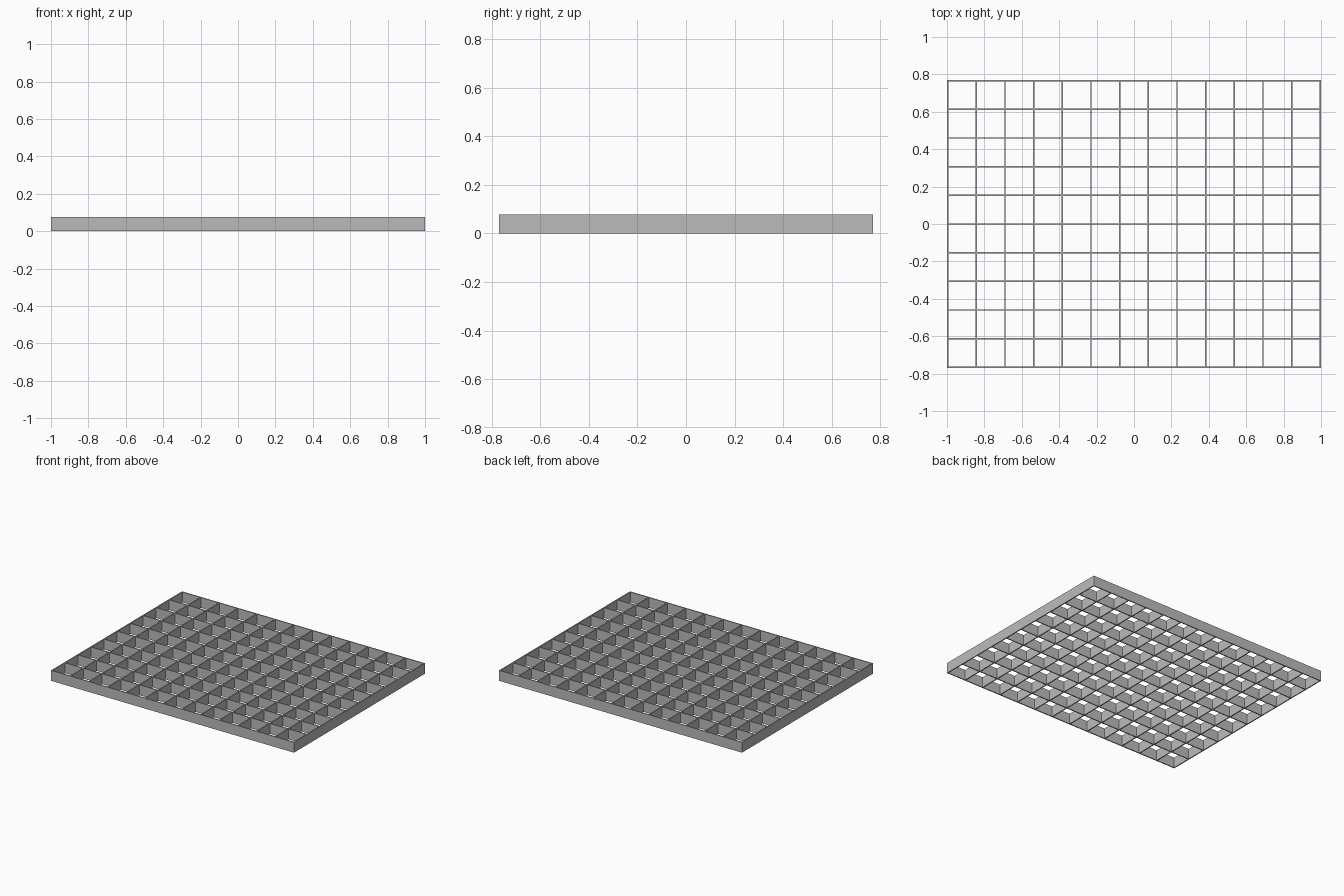
import bpy, bmesh

if "Cube" in bpy.data.objects:
    bpy.data.objects.remove(bpy.data.objects["Cube"])

COLS, ROWS = 13, 10
WALL, HEIGHT = 0.0076, 0.077
PITCH = (2.0 - WALL) / COLS


def stops(count):
    """Both sides of every wall along one axis, centred on zero."""
    start = -(count * PITCH + WALL) / 2
    return [start + i * PITCH + side for i in range(count + 1) for side in (0, WALL)]


xs, ys = stops(COLS), stops(ROWS)
bm = bmesh.new()
rows = [[bm.verts.new((x, y, 0)) for x in xs] for y in ys]

# Flat lattice: fill everything except the open cells
for j in range(len(ys) - 1):
    for i in range(len(xs) - 1):
        if i % 2 == 0 or j % 2 == 0:
            bm.faces.new((rows[j][i], rows[j][i + 1], rows[j + 1][i + 1], rows[j + 1][i]))

# Raise the lattice into upright walls
raised = bmesh.ops.extrude_face_region(bm, geom=bm.faces[:], use_keep_orig=True)
top = [g for g in raised["geom"] if isinstance(g, bmesh.types.BMVert)]
bmesh.ops.translate(bm, verts=top, vec=(0, 0, HEIGHT))
bmesh.ops.recalc_face_normals(bm, faces=bm.faces[:])

mesh = bpy.data.meshes.new("grating")
bm.to_mesh(mesh)
bm.free()

# Plain grey finish
grey = bpy.data.materials.new("grey")
grey.diffuse_color = (0.5, 0.5, 0.5, 1)
grey.use_nodes = True
grey.node_tree.nodes["Principled BSDF"].inputs["Base Color"].default_value = grey.diffuse_color
mesh.materials.append(grey)
bpy.context.collection.objects.link(bpy.data.objects.new("grating", mesh))
